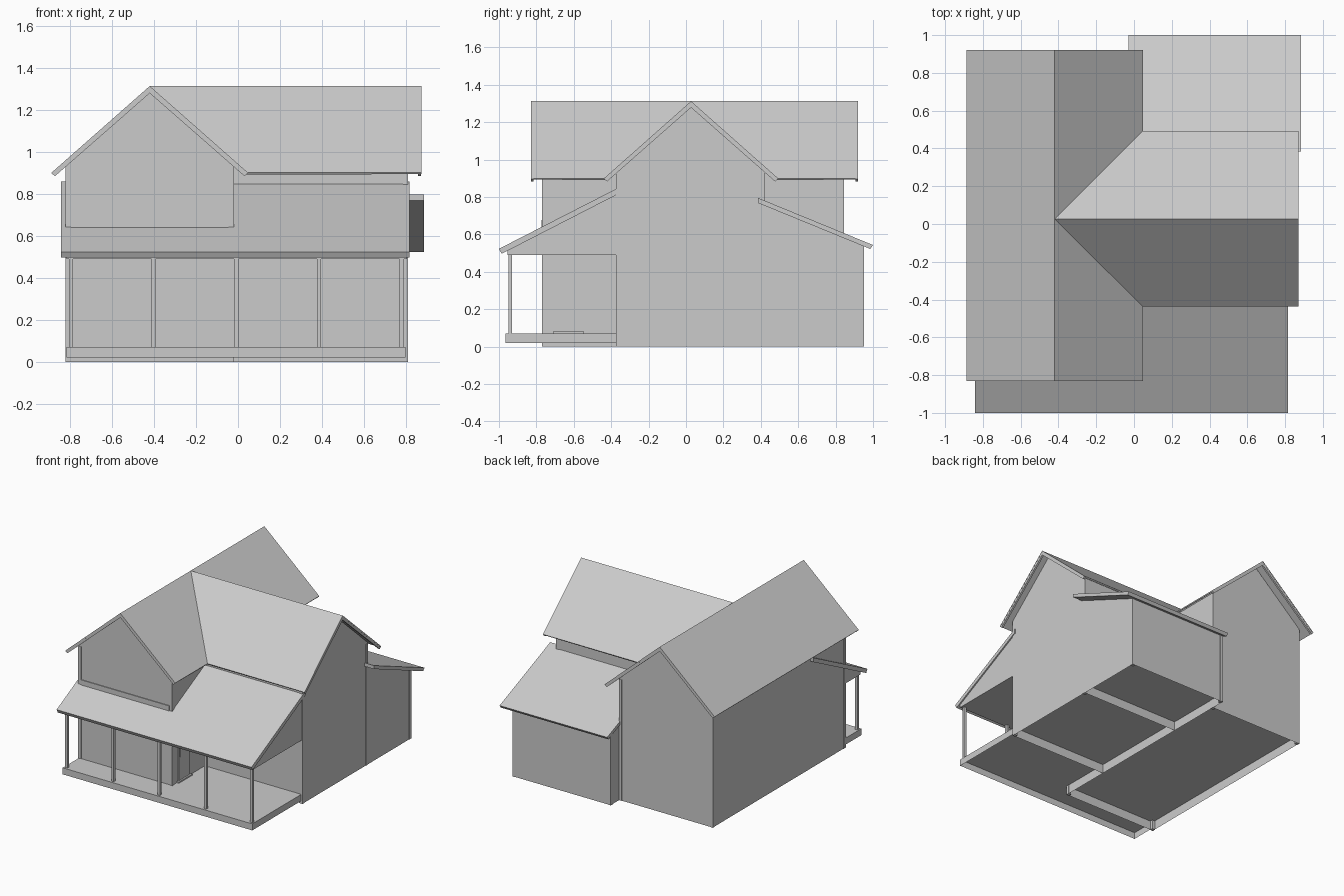
import bpy, bmesh
from mathutils import Vector

if "Cube" in bpy.data.objects:
    bpy.data.objects.remove(bpy.data.objects["Cube"])


def finish(name, bm, keep=None):
    bmesh.ops.recalc_face_normals(bm, faces=bm.faces)
    bm.normal_update()
    if keep:
        drop = [f for f in bm.faces if not keep(f.normal)]
        bmesh.ops.delete(bm, geom=drop, context='FACES')
    me = bpy.data.meshes.new(name)
    bm.to_mesh(me)
    bm.free()
    ob = bpy.data.objects.new(name, me)
    bpy.context.collection.objects.link(ob)
    return ob


def prism(name, axis, profile, a, b, keep=None):
    """Extrude a 2D profile along an axis from a to b."""
    place = {'x': lambda u, v, t: (t, u, v),
             'y': lambda u, v, t: (u, t, v),
             'z': lambda u, v, t: (u, v, t)}[axis]
    bm = bmesh.new()
    face = bm.faces.new([bm.verts.new(place(u, v, a)) for u, v in profile])
    step = Vector(place(0, 0, b - a))
    out = bmesh.ops.extrude_face_region(bm, geom=[face], use_keep_orig=True)
    for v in out['geom']:
        if isinstance(v, bmesh.types.BMVert):
            v.co += step
    return finish(name, bm, keep)


def box(name, x0, x1, y0, y1, z0, z1):
    return prism(name, 'z', [(x0, y0), (x1, y0), (x1, y1), (x0, y1)], z0, z1)


def floor(name, x0, x1, y0, y1, z=0.07):
    bm = bmesh.new()
    bm.faces.new([bm.verts.new(p) for p in
                  ((x0, y0, z), (x0, y1, z), (x1, y1, z), (x1, y0, z))])
    me = bpy.data.meshes.new(name)
    bm.to_mesh(me)
    bm.free()
    bpy.context.collection.objects.link(bpy.data.objects.new(name, me))


def upright(n):
    return abs(n.z) < 0.1


RIDGE, EAVE = 1.312, 0.9
CX, HX = -0.42, 0.467      # front wing ridge and half span
CY, HY = 0.027, 0.465      # side wing ridge and half span


def gable(c, lo, hi):
    return [(lo, 0), (hi, 0), (hi, 0.94), (c, 1.29), (lo, 0.94)]


# Walls: gabled front wing, gabled side wing, rear lean-to
prism("front_wing_walls", 'y', gable(CX, -0.817, -0.023), -0.767, 0.842, upright)
prism("side_wing_walls", 'x', gable(CY, -0.37, 0.42), -0.023, 0.807,
      lambda n: upright(n) and n.x > -0.5)
prism("lean_to_walls", 'x', [(0.42, 0), (0.948, 0), (0.948, 0.545), (0.42, 0.77)],
      -0.023, 0.807, lambda n: upright(n) and n.y > -0.5)
floor("front_wing_floor", -0.817, -0.023, -0.767, 0.842)
floor("side_wing_floor", -0.023, 0.807, -0.37, 0.948)

# Corner boards
corners = [(-0.82, -0.77, 1, 1, 0.93), (-0.02, -0.77, -1, 1, 0.93),
           (-0.82, 0.845, 1, -1, 0.93), (-0.02, 0.845, -1, -1, 0.93),
           (0.81, -0.373, -1, 1, 0.93), (0.81, 0.423, -1, -1, 0.93),
           (0.81, 0.951, -1, -1, 0.54), (-0.026, 0.951, 1, -1, 0.54)]
for i, (x, y, sx, sy, top) in enumerate(corners):
    xs, ys = sorted((x, x + sx * 0.025)), sorted((y, y + sy * 0.025))
    box(f"corner_board_{i}", *xs, *ys, 0, top)

# Main roof: two crossing gables meeting in valleys
P = {'A': (CX, -0.83, RIDGE), 'B': (CX, 0.92, RIDGE), 'J': (CX, CY, RIDGE),
     'R': (0.872, CY, RIDGE), 'L': (CX - HX, -0.83, EAVE), 'M': (CX - HX, 0.92, EAVE),
     'F': (CX + HX, -0.83, EAVE), 'K': (CX + HX, 0.92, EAVE),
     'V': (CX + HX, CY - HY, EAVE), 'W': (CX + HX, CY + HY, EAVE),
     'E': (0.872, CY - HY, EAVE), 'G': (0.872, CY + HY, EAVE)}
bm = bmesh.new()
vs = {k: bm.verts.new(p) for k, p in P.items()}
for loop in ("AJBML", "AFVJ", "JWKB", "JVER", "JRGW"):
    f = bm.faces.new([vs[k] for k in loop])
    f.normal_update()
    if f.normal.z < 0:
        f.normal_flip()
me = bpy.data.meshes.new("main_roof")
bm.to_mesh(me)
bm.free()
roof = bpy.data.objects.new("main_roof", me)
bpy.context.collection.objects.link(roof)
sol = roof.modifiers.new("thickness", 'SOLIDIFY')
sol.thickness, sol.offset = 0.01, -1


# Gable end fascia boards
def fascia(name, axis, c, h, a, b):
    prism(name, axis, [(c - h, EAVE - 0.003), (c, RIDGE - 0.003), (c + h, EAVE - 0.003),
                       (c + h - 0.016, EAVE - 0.017), (c, RIDGE - 0.034),
                       (c - h + 0.016, EAVE - 0.017)], a, b)


fascia("front_fascia", 'y', CX, HX, -0.829, -0.815)
fascia("back_fascia", 'y', CX, HX, 0.905, 0.919)
fascia("side_fascia", 'x', CY, HY, 0.857, 0.871)

# Porch and lean-to roofs
prism("porch_roof", 'x', [(-1, 0.523), (-0.345, 0.858), (-0.345, 0.825), (-0.986, 0.496)],
      -0.842, 0.815)
prism("lean_to_roof", 'x', [(0.385, 0.795), (1, 0.543), (0.985, 0.522), (0.385, 0.768)],
      -0.03, 0.885)

# Porch ceiling with closed ends
prism("porch_ceiling_front", 'x', [(-0.955, 0.49), (-0.767, 0.49), (-0.767, 0.612),
                                   (-0.955, 0.516)], -0.815, -0.023)
prism("porch_ceiling_side", 'x', [(-0.955, 0.49), (-0.37, 0.49), (-0.37, 0.816),
                                  (-0.955, 0.516)], -0.023, 0.805)

# Porch deck, open underneath, wrapping around the front wing
prism("porch_deck", 'z', [(-0.815, -0.965), (0.797, -0.965), (0.797, -0.37), (-0.023, -0.37),
                          (-0.023, -0.767), (-0.815, -0.767)], 0.02, 0.07, lambda n: n.z > -0.5)
for i in range(5):
    x = -0.795 + i * 0.3935
    box(f"porch_post_{i}", x - 0.01, x + 0.01, -0.95, -0.93, 0.07, 0.49)

# Trim band above the porch roof, and the porch door
box("front_trim", -0.795, -0.045, -0.773, -0.767, 0.62, 0.678)
box("door", -0.023, -0.017, -0.695, -0.565, 0.08, 0.39)
box("door_window", -0.017, -0.014, -0.68, -0.58, 0.26, 0.375)
box("door_sill", -0.023, -0.005, -0.71, -0.545, 0.07, 0.08)
